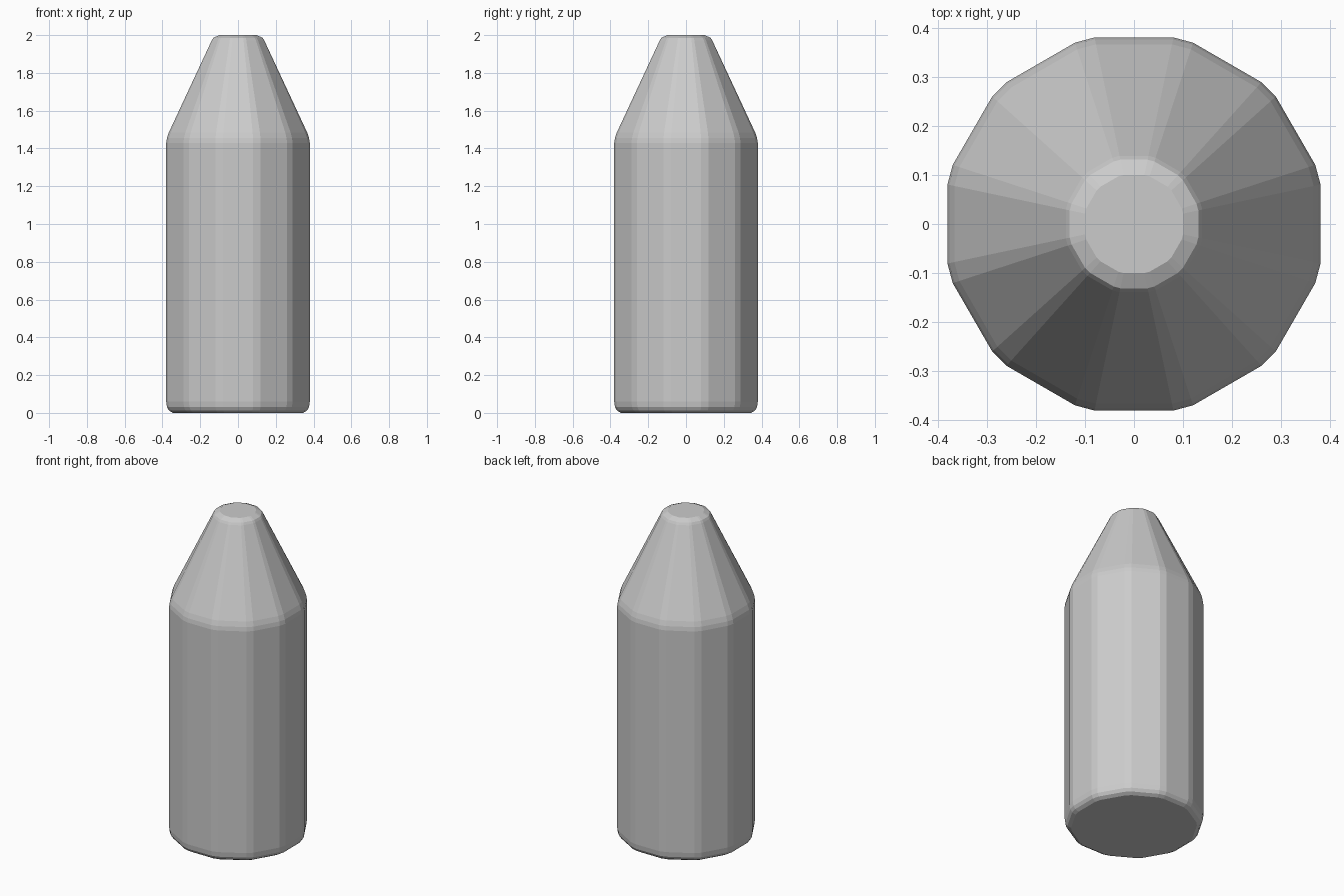
import bpy, bmesh, math

if "Cube" in bpy.data.objects:
    bpy.data.objects.remove(bpy.data.objects["Cube"])

# Side profile: (apothem, height)
PROFILE = [(0.345, 0.0), (0.365, 0.012), (0.376, 0.03), (0.38, 0.06),
           (0.38, 1.43), (0.376, 1.455), (0.366, 1.485),
           (0.139, 1.972), (0.131, 1.985), (0.1, 2.0)]
SIDES = 12
TRIM = 0.79  # share of each half side left flat between softened corners


def ring(bm, apothem, z):
    """Twelve-sided ring with softened corners and flats facing the axes."""
    half = apothem * math.tan(math.pi / SIDES) * TRIM
    verts = []
    for i in range(SIDES):
        a = 2 * math.pi * i / SIDES
        for t in (-half, half):
            verts.append(bm.verts.new((apothem * math.cos(a) - t * math.sin(a),
                                       apothem * math.sin(a) + t * math.cos(a), z)))
    return verts


# Faceted body with tapered shoulder and flat tip
bm = bmesh.new()
rings = [ring(bm, r, z) for r, z in PROFILE]
for low, high in zip(rings, rings[1:]):
    n = len(low)
    for i in range(n):
        j = (i + 1) % n
        bm.faces.new((low[i], low[j], high[j], high[i]))
bm.faces.new(rings[0][::-1])
bm.faces.new(rings[-1])
bmesh.ops.recalc_face_normals(bm, faces=bm.faces)

mesh = bpy.data.meshes.new("tapered_body")
bm.to_mesh(mesh)
bm.free()
body = bpy.data.objects.new("tapered_body", mesh)
bpy.context.collection.objects.link(body)
